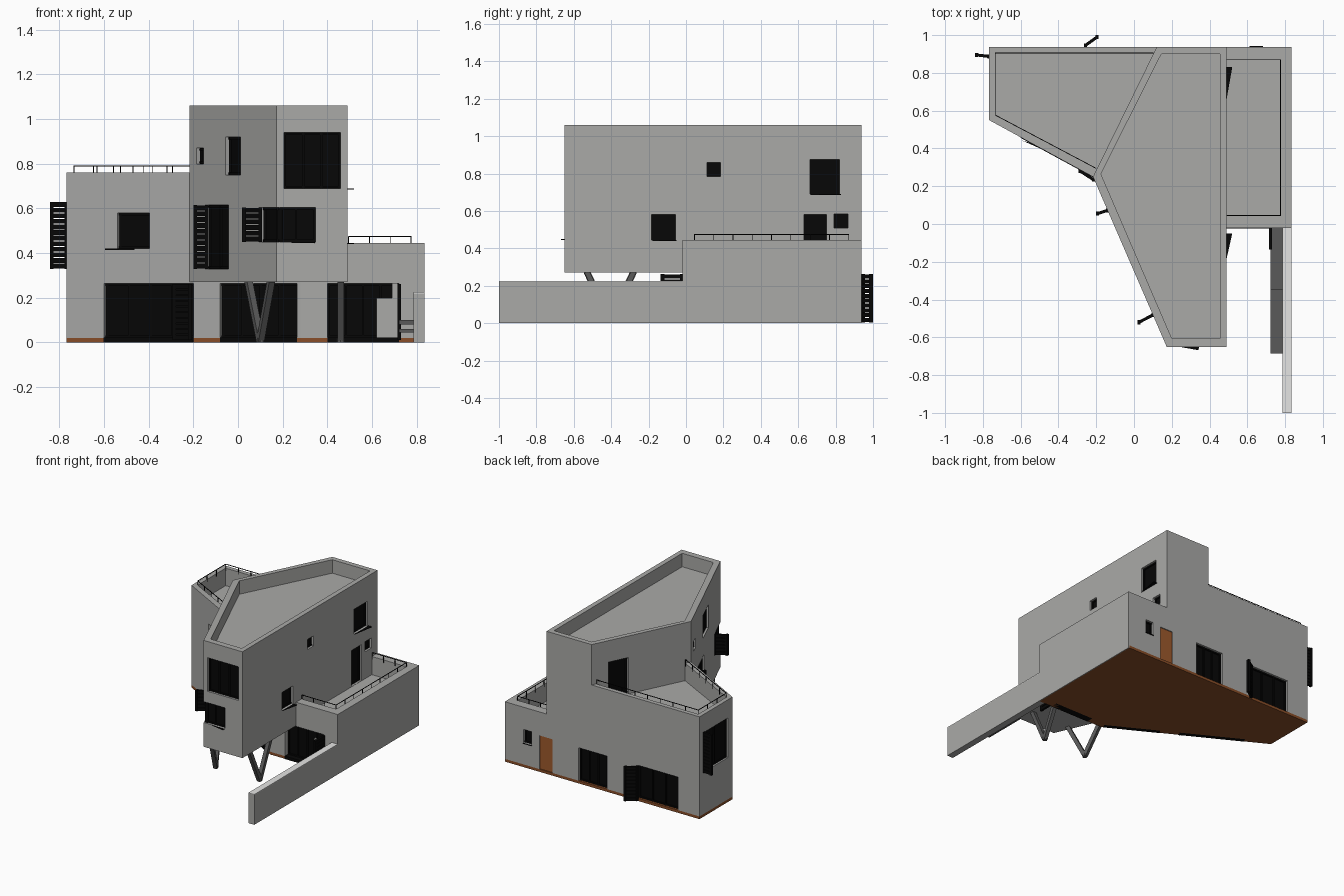
import bpy, bmesh, math
from mathutils import Vector

if "Cube" in bpy.data.objects:
    bpy.data.objects.remove(bpy.data.objects["Cube"])


def mat(name, r, g, b):
    m = bpy.data.materials.new(name)
    m.diffuse_color = (r, g, b, 1)
    m.use_nodes = True
    m.node_tree.nodes["Principled BSDF"].inputs["Base Color"].default_value = m.diffuse_color
    return m


WALL = mat("wall_grey", 0.40, 0.40, 0.39)
PALE = mat("pale_concrete", 0.78, 0.78, 0.77)
DARK = mat("dark_grey", 0.10, 0.10, 0.10)
BLACK = mat("black", 0.002, 0.002, 0.002)
BROWN = mat("brown_base", 0.25, 0.075, 0.021)
DOOR = mat("orange_wood", 0.34, 0.10, 0.025)


def prism(name, pts, z0, z1, m):
    """Vertical prism over a polygon."""
    bm = bmesh.new()
    lo = [bm.verts.new((x, y, z0)) for x, y in pts]
    hi = [bm.verts.new((x, y, z1)) for x, y in pts]
    n = len(pts)
    bm.faces.new(lo)
    bm.faces.new(hi)
    for i in range(n):
        j = (i + 1) % n
        bm.faces.new((lo[i], lo[j], hi[j], hi[i]))
    bmesh.ops.recalc_face_normals(bm, faces=bm.faces)
    me = bpy.data.meshes.new(name)
    bm.to_mesh(me)
    bm.free()
    me.materials.append(m)
    ob = bpy.data.objects.new(name, me)
    bpy.context.scene.collection.objects.link(ob)
    return ob


def box(name, x0, x1, y0, y1, z0, z1, m):
    return prism(name, [(x0, y0), (x1, y0), (x1, y1), (x0, y1)], z0, z1, m)


def bars(name, segs, w, m, h=None):
    """Rectangular bars along several segments, in one object."""
    bm = bmesh.new()
    for a, b in segs:
        a, b = Vector(a), Vector(b)
        d = (b - a).normalized()
        up = Vector((0, 0, 1)) if abs(d.z) < 0.99 else Vector((0, 1, 0))
        s = d.cross(up).normalized() * w / 2
        t = s.cross(d).normalized() * (h or w) / 2
        e = [[bm.verts.new(p + v) for v in (s + t, t - s, -s - t, s - t)] for p in (a, b)]
        bm.faces.new(e[0])
        bm.faces.new(e[1])
        for i in range(4):
            j = (i + 1) % 4
            bm.faces.new((e[0][i], e[0][j], e[1][j], e[1][i]))
    bmesh.ops.recalc_face_normals(bm, faces=bm.faces)
    me = bpy.data.meshes.new(name)
    bm.to_mesh(me)
    bm.free()
    me.materials.append(m)
    ob = bpy.data.objects.new(name, me)
    bpy.context.scene.collection.objects.link(ob)
    return ob


cutters = []


def opening(name, p, q, z0, z1, d=0.03, m=BLACK, panes=1, sill=False):
    """Recess on the face p->q (interior on the left) with a glazed panel and frame."""
    p, q = Vector(p), Vector(q)
    u = (q - p).normalized()
    n = Vector((-u.y, u.x))
    cutters.append(prism("cutter", [p - n * .02, q - n * .02, q + n * d, p + n * d], z0, z1, WALL))
    a = n * (d - .008)
    prism(name, [p + a, q + a, q + n * d, p + n * d], z0, z1, m)
    if sill:
        prism(name + "_threshold", [p - n * .003, q - n * .003, q + n * d, p + n * d], 0, .022, BLACK)
    if m is BLACK:
        c, segs, e = n * (d - .011), [], .006
        for i in range(panes + 1):
            x = p + u * e + (q - p - 2 * u * e) * (i / panes) + c
            segs.append(((x.x, x.y, z0), (x.x, x.y, z1)))
        for z in (z0 + e, z1 - e):
            segs.append(((p + c).to_3d() + Vector((0, 0, z)), (q + c).to_3d() + Vector((0, 0, z))))
        bars(name + "_frame", segs, .010, BLACK)


def shutter(name, p, q, z0, z1):
    """Slatted open leaf from p to q."""
    segs = [((*r, z0), (*r, z1)) for r in (p, q)]
    n = max(2, round((z1 - z0) / .025))
    for i in range(n):
        z = z0 + (i + .5) * (z1 - z0) / n
        segs.append(((*p, z), (*q, z)))
    bars(name, segs, .016, BLACK, .0215)


def railing(name, path, z, step=.1):
    """Thin top rail with posts along a path."""
    segs = []
    for a, b in zip(path, path[1:]):
        a, b = Vector(a), Vector(b)
        segs.append(((*a, z + .03), (*b, z + .03)))
        n = max(1, round((b - a).length / step))
        for i in range(n + 1):
            c = a.lerp(b, i / n)
            segs.append(((*c, z - .02), (*c, z + .03)))
    bars(name, segs, .004, BLACK)


def on(a, b, x):
    t = (x - a[0]) / (b[0] - a[0])
    return (x, a[1] + t * (b[1] - a[1]))


# Plan corners
LB, LF, K = (-.767, .937), (-.767, .55), (-.217, .25)
G, TIP, TB = (.28, -.02), (.173, -.65), (.12, .937)
UX, RX, BY = .491, .834, .937

# Main volumes, with sunken roofs
left = prism("left_wing", [LB, LF, K, TB], .02, .76, WALL)
ground = prism("ground_floor", [K, G, (UX, -.02), (UX, BY), TB], .02, .275, WALL)
right = box("right_wing", UX, RX, -.02, BY, .02, .445, WALL)
upper = prism("upper_block", [K, TIP, (UX, -.65), (UX, BY), TB], .27, 1.06, WALL)
pockets = {
    left: prism("cutter", [(-.735, .905), (-.735, .575), (-.15, .267), (.15, .905)], .63, .9, WALL),
    right: box("cutter", .45, .775, .045, .87, .31, .6, WALL),
    upper: prism("cutter", [(.455, .90), (.455, -.605), (.2, -.605), (-.175, .265), (.145, .90)], .96, 1.2, WALL),
}

# Brown base slab
prism("base_slab", [LB, LF, G, (.828, -.02), (.828, BY)], 0, .02, BROWN)
box("side_skirt", .828, RX, -.02, BY, 0, .02, WALL)

# Ground floor glazing, front
wing = lambda x: on(LF, G, x)
opening("front_glass_left", wing(-.6), wing(-.2), .02, .265, panes=4, sill=True)
opening("front_glass_middle", wing(-.08), wing(.265), .02, .265, panes=4, sill=True)
opening("entry_glass", (.40, -.02), (.72, -.02), .02, .265, d=.05, panes=4, sill=True)
box("entry_panel", .62, .69, .005, .022, .0225, .2, WALL)
box("entry_side_panel", .69, .715, .005, .022, .0225, .264, WALL)
shutter("front_door_leaf", (-.285, .28), (-.215, .235), .01, .262)
shutter("entry_door_leaf", (.722, -.125), (.722, -.022), .01, .262)

# Left wing windows
opening("left_front_window", wing(-.54), wing(-.395), .42, .58)
opening("left_side_window", (LB[0], .89), (LB[0], .60), .33, .625, d=.028, panes=2)
shutter("left_side_shutter", (-.768, .887), (-.834, .895), .33, .63)
prism("left_front_sill", [wing(-.54), wing(-.46), (-.52, .41), (-.595, .443)], .414, .42, BLACK)

# Upper block, slanted front face
sl = lambda x: on(K, TIP, x)
opening("slant_tall_window", sl(-.145), sl(-.042), .33, .615, panes=2)
shutter("slant_tall_shutter", sl(-.14), (-.192, .055), .33, .615)
opening("slant_small_window", sl(-.185), sl(-.155), .80, .87)
opening("slant_upper_window", sl(-.055), sl(.012), .75, .92)
opening("corner_window_side", sl(.10), TIP, .45, .605)
shutter("corner_window_shutter", sl(.10), (.027, -.52), .45, .605)

# Upper block, front face
opening("corner_window_front", TIP, (.347, -.65), .45, .605, panes=2)
opening("front_upper_window", (.205, -.65), (.46, -.65), .69, .94, panes=3)
prism("corner_sill", [(.24, -.65), (.345, -.65), (.34, -.668)], .445, .45, BLACK)

# Upper block, right face
for nm, y0, y1, z0, z1 in (("right_small_window", .113, .185, .785, .86),
                           ("right_upper_window", .663, .82, .69, .875),
                           ("right_front_window", -.185, -.055, .445, .58),
                           ("right_terrace_door", .63, .75, .312, .58),
                           ("right_back_window", .79, .865, .51, .585)):
    opening(nm, (UX, y0), (UX, y1), z0, z1)
prism("right_upper_sill", [(UX, .665), (.52, .83), (UX, .83)], .685, .69, BLACK)
prism("right_front_sill", [(UX, -.18), (.52, -.05), (UX, -.05)], .44, .445, BLACK)

# Door from the upper block to the left terrace
a, b = Vector(TB), Vector(K)
opening("left_terrace_door", a.lerp(b, .17), a.lerp(b, .37), .632, .90)

# Back face
opening("back_small_window", (.68, BY), (.615, BY), .18, .28)
opening("back_door", (.55, BY), (.44, BY), .02, .27, d=.015, m=DOOR)
opening("back_glass_right", (.227, BY), (-.005, BY), .02, .265, panes=3)
opening("back_glass_left", (-.26, BY), (-.59, BY), .02, .265, panes=3)
shutter("back_shutter", (-.258, .945), (-.195, .990), .005, .262)
box("back_small_sill", .612, .683, BY, .942, .175, .18, BLACK)

# Cut the recesses and roof pockets
col = bpy.data.collections.new("cutters")
bpy.context.scene.collection.children.link(col)
for c in cutters:
    bpy.context.scene.collection.objects.unlink(c)
    col.objects.link(c)
    c.hide_render = True
for ob in (left, ground, right, upper):
    if ob in pockets:
        md = ob.modifiers.new("pocket", 'BOOLEAN')
        md.operation, md.solver, md.object = 'DIFFERENCE', 'EXACT', pockets[ob]
    md = ob.modifiers.new("openings", 'BOOLEAN')
    md.operation, md.solver = 'DIFFERENCE', 'EXACT'
    md.operand_type, md.collection = 'COLLECTION', col
    md.use_self = True
bpy.context.view_layer.update()
dg = bpy.context.evaluated_depsgraph_get()
done = [(ob, bpy.data.meshes.new_from_object(ob.evaluated_get(dg))) for ob in (left, ground, right, upper)]
for ob, me in done:
    ob.modifiers.clear()
    ob.data = me
    me.materials.clear()
    me.materials.append(WALL)
    for f in me.polygons:
        f.material_index = 0
for c in cutters + list(pockets.values()):
    bpy.data.objects.remove(c)
bpy.data.collections.remove(col)

# Terrace railings
railing("left_railing", [(.1, .905), (-.735, .905), (-.735, .577), (-.205, .297)], .76)
railing("right_railing", [(.495, .045), (.775, .045), (.775, .87), (.495, .87)], .445)

# Garden wall with pale top, and the steps beside it
box("garden_wall", .785, RX, -1, -.02, 0, .22, WALL)
box("garden_wall_top", .785, RX, -1, -.02, .22, .225, PALE)
box("bench_front", .722, .785, -.685, -.35, .045, .06, DARK)
box("bench_back", .722, .785, -.35, -.02, .08, .10, DARK)

# V-shaped supports below the overhang
for nm, foot, t0, t1 in (("left_v_leg", (.10, -.405), (.047, -.28), (.148, -.53)),
                         ("right_v_leg", (.46, -.405), (.46, -.28), (.46, -.53))):
    bars(nm, [((*foot, .008), (*t, .275)) for t in (t0, t1)], .028, DARK)
    prism(nm + "_foot", [(foot[0] + .018 * math.cos(k * math.pi / 4), foot[1] + .018 * math.sin(k * math.pi / 4))
                         for k in range(8)], 0, .02, DARK)
